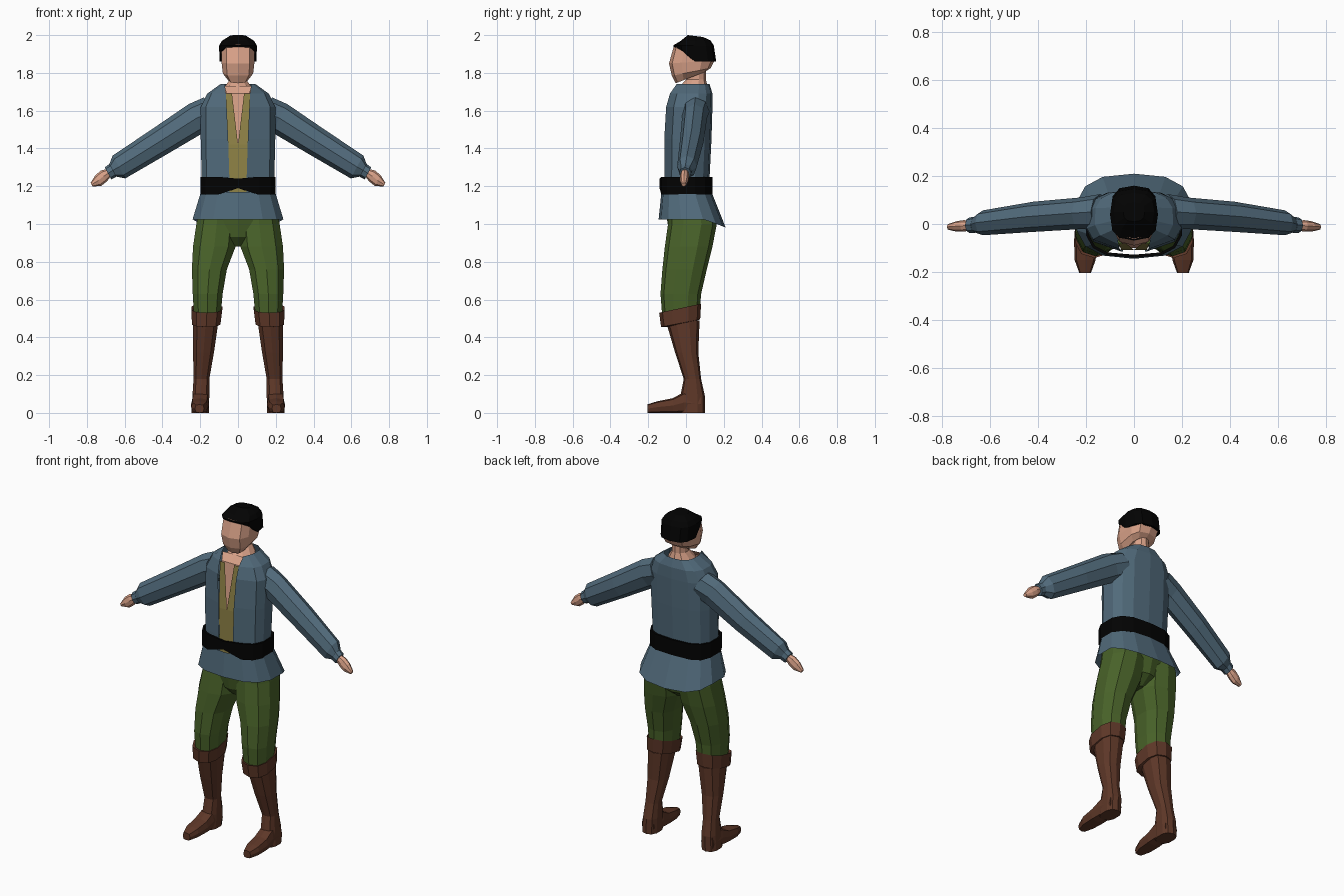
import bpy
import bmesh
from math import sin, cos, pi, copysign
from mathutils import Vector

if "Cube" in bpy.data.objects:
    bpy.data.objects.remove(bpy.data.objects["Cube"])


def material(name, srgb):
    mat = bpy.data.materials.new(name)
    color = [(c / 255) ** 2.2 for c in srgb] + [1]
    mat.use_nodes = True
    mat.diffuse_color = color
    shader = mat.node_tree.nodes["Principled BSDF"]
    shader.inputs["Base Color"].default_value = color
    shader.inputs["Roughness"].default_value = 0.9
    return mat


SKIN = material("skin", (216, 160, 135))
BLUE = material("blue cloth", (82, 106, 122))
GREEN = material("green cloth", (74, 98, 45))
BROWN = material("brown leather", (94, 58, 44))
BLACK = material("black", (10, 10, 10))
OCHRE = material("ochre lining", (142, 130, 72))


def finish(name, bm, mat, mirror):
    bmesh.ops.recalc_face_normals(bm, faces=bm.faces)
    mesh = bpy.data.meshes.new(name)
    bm.to_mesh(mesh)
    bm.free()
    mesh.materials.append(mat)
    obj = bpy.data.objects.new(name, mesh)
    bpy.context.collection.objects.link(obj)
    if mirror:
        obj.modifiers.new("Mirror", "MIRROR")
    return obj


def loft(name, rings, mat, caps=True, closed=True, mirror=False):
    """Skin a list of equally long point rings."""
    bm = bmesh.new()
    rows = [[bm.verts.new(p) for p in ring] for ring in rings]
    n = len(rows[0])
    for a, b in zip(rows, rows[1:]):
        for i in range(n if closed else n - 1):
            j = (i + 1) % n
            bm.faces.new((a[i], a[j], b[j], b[i]))
    if caps:
        bm.faces.new(rows[0])
        bm.faces.new(rows[-1])
    return finish(name, bm, mat, mirror)


def oval(center, u, v, n=10, power=1.0, start=0.0):
    """Squared-off ellipse; begins at -v, start leaves a gap there."""
    def soft(t):
        return copysign(abs(t) ** power, t) if abs(t) > 1e-6 else 0
    count = n + 1 if start else n
    step = (2 * pi - 2 * start) / n
    angles = [start + i * step for i in range(count)]
    return [center + u * soft(sin(t)) - v * soft(cos(t)) for t in angles]


def slab(x0, x1, front, back, **kw):
    """Ring between two x limits and a front and back (y, z) point."""
    f, b = Vector((0, *front)), Vector((0, *back))
    mid = (f + b) / 2 + Vector(((x0 + x1) / 2, 0, 0))
    return oval(mid, Vector(((x1 - x0) / 2, 0, 0)), (b - f) / 2, **kw)


def level(x0, x1, y0, y1, z, **kw):
    return slab(x0, x1, (y0, z), (y1, z), **kw)


def panel(name, quads, mat):
    bm = bmesh.new()
    for quad in quads:
        bm.faces.new([bm.verts.new(p) for p in quad])
    bmesh.ops.remove_doubles(bm, verts=bm.verts, dist=0.0001)
    return finish(name, bm, mat, True)


# Shirt body, open down the front
shirt = []
for z, rx, y0, y1, gap in ((1.15, .19, -.11, .12, .045), (1.25, .195, -.115, .125, .046),
                           (1.45, .2, -.115, .135, .052), (1.62, .2, -.105, .14, .06),
                           (1.69, .165, -.085, .14, .064), (1.74, .095, -.05, .125, .07)):
    ring = level(-rx, rx, y0, y1, z, n=12, power=.75, start=.5)
    for i, side in ((0, 1), (-1, -1)):
        ring[i].x, ring[i].y = side * gap, y0
    shirt.append(ring)
loft("shirt_body", shirt, BLUE, caps=False, closed=False)

# Lining and chest inside the opening
panel("shirt_lining", [
    [(0, -.108, 1.15), (.047, -.108, 1.15), (.053, -.108, 1.42), (0, -.108, 1.42)],
    [(0, -.108, 1.42), (.053, -.108, 1.42), (.064, -.082, 1.69), (.032, -.082, 1.69)]], OCHRE)
panel("chest", [
    [(0, -.1, 1.4), (.03, -.1, 1.42), (.06, -.072, 1.69), (0, -.072, 1.69)],
    [(0, -.072, 1.69), (.06, -.072, 1.69), (.075, -.04, 1.73), (0, -.035, 1.73)]], SKIN)

# Shirt skirt, hem dropping at the back
hem = level(-.245, .245, -.145, .21, 1.025, n=14, power=.75)
for p in hem:
    p.z -= max(0, p.y - .1) * .4
loft("shirt_skirt", [level(-.2, .2, -.13, .135, 1.17, n=14, power=.75), hem], BLUE, caps=False)

# Belt with a notch under the middle
belt_rings = [level(-.203, .203, -.14, .14, z, n=14, power=.7) for z in (1.155, 1.25)]
belt_rings[0][0].z = 1.19
belt_rings[1][0].z = 1.24
belt = loft("belt", belt_rings, BLACK, caps=False)
rim = belt.modifiers.new("Thickness", "SOLIDIFY")
rim.thickness = .012

# Sleeves, cuffs and hands follow one sloping arm line
def arm(stations):
    across, up = Vector((0, 1, 0)), Vector((.48, 0, .88))
    return [oval(Vector((x, y, z)), across * d, up * h, n=8) for x, y, z, h, d in stations]


loft("sleeves", arm([(.14, .05, 1.595, .085, .075), (.22, .045, 1.56, .085, .066),
                     (.42, .03, 1.433, .077, .063), (.63, .005, 1.302, .069, .052),
                     (.667, -.003, 1.282, .034, .032)]), BLUE, mirror=True)
loft("cuffs", arm([(.655, -.003, 1.289, .03, .028), (.664, -.003, 1.283, .038, .034),
                   (.688, -.005, 1.268, .036, .032)]), BLUE, mirror=True)
loft("hands", arm([(.68, -.006, 1.274, .02, .02), (.71, -.008, 1.254, .033, .024),
                   (.74, -.01, 1.23, .032, .022), (.775, -.012, 1.208, .011, .012)]),
     SKIN, mirror=True)

# Neck and head
loft("neck", [level(-.1, .1, -.06, .115, 1.67), level(-.075, .075, -.035, .115, 1.725),
              level(-.045, .045, 0, .105, 1.765), level(-.045, .045, 0, .105, 1.83)], SKIN)
loft("head", [slab(-.055, .055, (-.055, 1.745), (.1, 1.805), power=.7),
              slab(-.083, .083, (-.075, 1.785), (.13, 1.825), power=.7),
              slab(-.09, .09, (-.09, 1.85), (.15, 1.865), power=.7),
              slab(-.09, .09, (-.062, 1.95), (.14, 1.95), power=.7)], SKIN)

# Hair cap, cut high over the forehead
fringe = level(-.098, .098, -.064, .16, 1.86, n=12, power=.7)
for p in fringe:
    p.z += min(.075, max(0, .03 - p.y) * 1.2)
loft("hair", [fringe, level(-.1, .1, -.068, .147, 1.945, n=12, power=.7),
              slab(-.085, .085, (-.03, 1.968), (.13, 1.972), n=12, power=.75),
              slab(-.045, .045, (.01, 2), (.09, 1.99), n=12, power=.75)], BLACK)

# Trousers: hips and two legs
loft("trouser_hips", [level(-.19, .19, -.1, .125, 1.16), level(-.218, .218, -.1, .16, 1.02),
                      level(-.14, .14, -.085, .135, .93), level(-.03, .03, -.04, .07, .88)], GREEN)
loft("trouser_legs", [level(.01, .205, -.09, .14, 1.1, power=.85),
                      level(.0, .225, -.095, .163, 1.0, power=.85),
                      level(.008, .243, -.112, .14, .88, power=.85),
                      level(.055, .248, -.125, .11, .76, power=.85),
                      level(.078, .243, -.135, .08, .63, power=.85),
                      level(.09, .235, -.125, .07, .5, power=.85)], GREEN, mirror=True)

# Boots: turned cuff, shaft and foot
loft("boot_cuffs", [slab(.1, .235, (-.12, .525), (.06, .565), power=.8),
                    slab(.08, .25, (-.142, .53), (.08, .578), power=.8),
                    slab(.09, .247, (-.132, .455), (.075, .495), power=.8),
                    slab(.11, .235, (-.1, .455), (.06, .49), power=.8)], BROWN, mirror=True)
loft("boot_shafts", [level(.1, .24, -.108, .072, .49, power=.8),
                     level(.125, .24, -.058, .065, .32, power=.8),
                     level(.15, .237, -.012, .08, .18, power=.8),
                     level(.15, .243, -.03, .1, .09, power=.8),
                     level(.153, .248, -.03, .1, 0, power=.8)], BROWN, mirror=True)
foot = []
for y, x, half, top in ((.08, .2, .042, .09), (-.01, .2, .046, .11), (-.07, .202, .048, .078),
                        (-.15, .204, .044, .062), (-.205, .204, .024, .045)):
    foot.append(oval(Vector((x, y, top / 2)), Vector((half, 0, 0)),
                     Vector((0, 0, top / 2)), n=8, power=.6))
loft("boot_feet", foot, BROWN, mirror=True)
